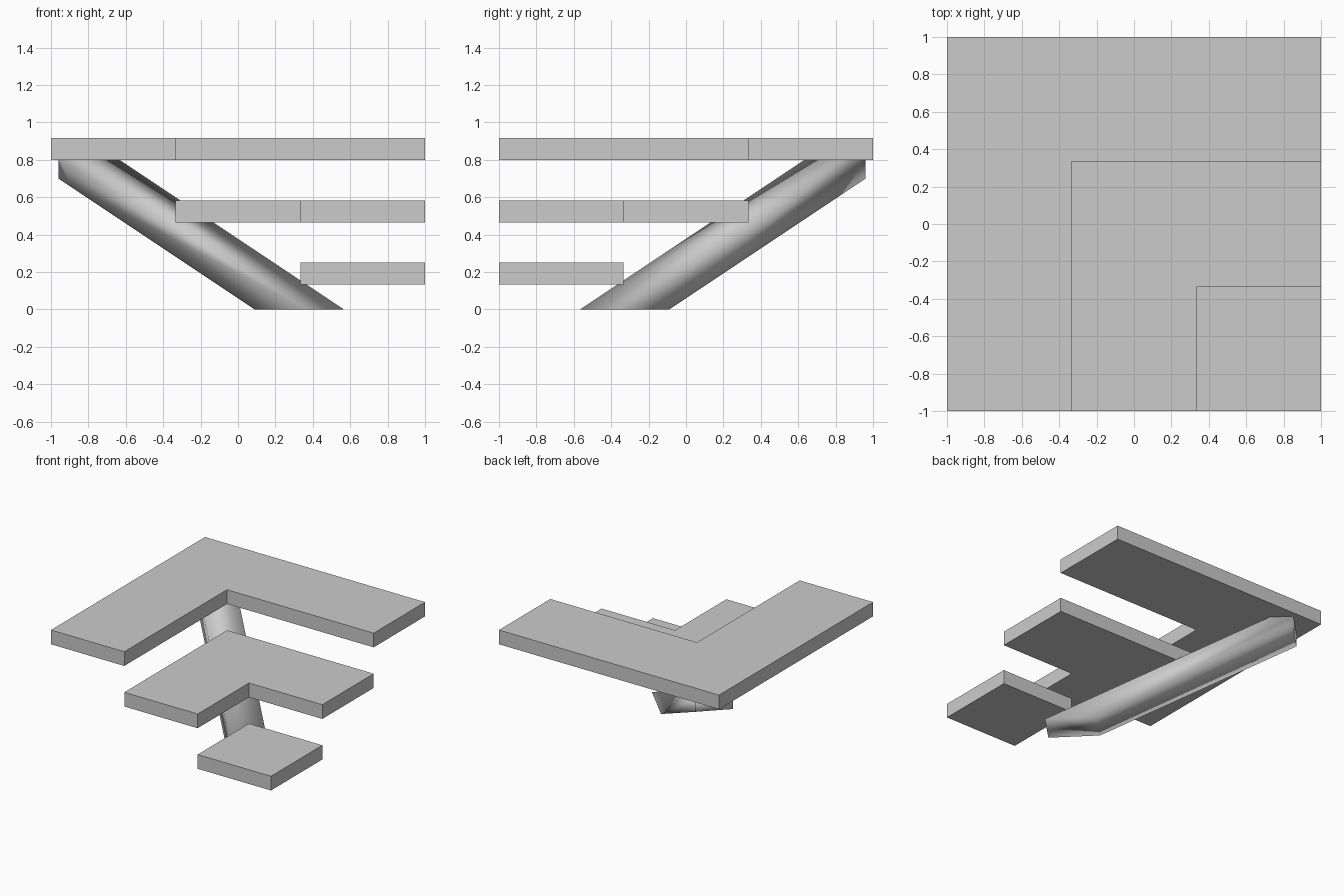
import bpy

if "Cube" in bpy.data.objects:
    bpy.data.objects.remove(bpy.data.objects["Cube"], do_unlink=True)

gray = bpy.data.materials.new("plain gray")
gray.use_nodes = True
colour = (0.6, 0.6, 0.6, 1)
gray.diffuse_color = colour
gray.node_tree.nodes["Principled BSDF"].inputs["Base Color"].default_value = colour


def prism(name, outline, place, low, high, smooth=False):
    """Extrude a counter-clockwise outline from low to high; place maps (u, v, depth) to a point."""
    n = len(outline)
    verts = [place(u, v, d) for d in (low, high) for u, v in outline]
    faces = [list(range(n))[::-1], list(range(n, n * 2))]
    faces += [[i, (i + 1) % n, (i + 1) % n + n, i + n] for i in range(n)]
    mesh = bpy.data.meshes.new(name)
    mesh.from_pydata(verts, [], faces)
    mesh.polygons.foreach_set("use_smooth", [smooth] * len(faces))
    mesh.materials.append(gray)
    mesh.update()
    obj = bpy.data.objects.new(name, mesh)
    bpy.context.collection.objects.link(obj)
    return obj


# Treads: two L-shaped steps and one square step, stacked toward one corner
third = 1 / 3
thickness = 0.117
for i, name in enumerate(("lower_tread", "middle_tread", "upper_tread")):
    a = third - i * 2 * third        # outer corner at (a, -a)
    b = a + 2 * third                # inner corner of the notch at (b, -b)
    if i == 0:
        outline = [(a, -1), (1, -1), (1, -a), (a, -a)]
    else:
        outline = [(a, -1), (b, -1), (b, -b), (1, -b), (1, -a), (a, -a)]
    base = 0.133 + i * third
    prism(name, outline, lambda x, y, z: (x, y, z), base, base + thickness)

# Sloping stringer running along the diagonal under the treads
profile = [(0.467, 0), (-0.733, 0.8), (-0.86, 0.8), (-0.86, 0.7), (0.19, 0)]
prism("diagonal_stringer", profile[::-1],
      lambda s, z, w: (s - w, -w - s, z)[:3], -0.1, 0.1, smooth=True)

# Make the stringer faces point outward
import bmesh
mesh = bpy.data.objects["diagonal_stringer"].data
bm = bmesh.new()
bm.from_mesh(mesh)
bmesh.ops.recalc_face_normals(bm, faces=bm.faces)
bm.to_mesh(mesh)
bm.free()
